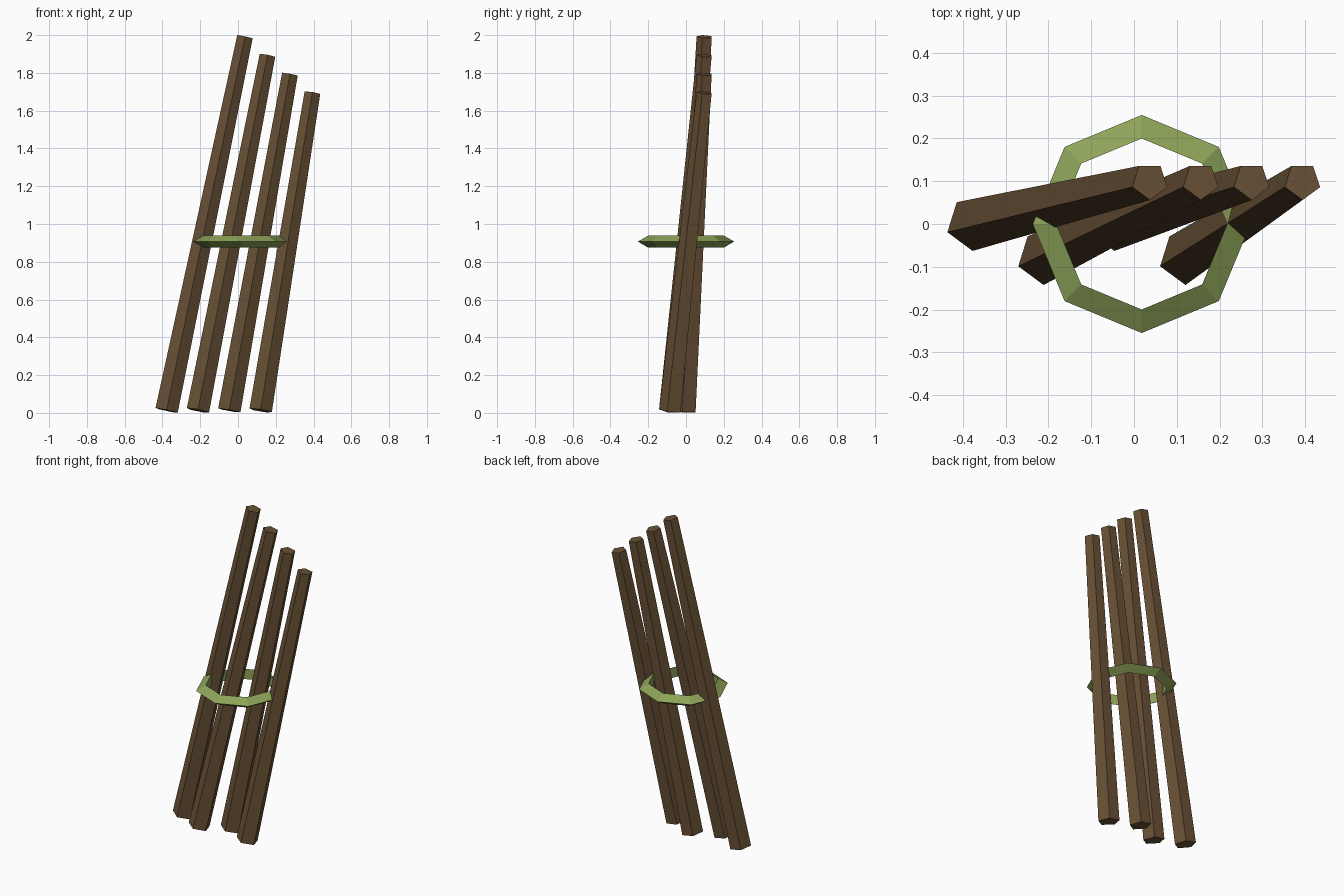
import bpy, bmesh, math
from mathutils import Vector

if "Cube" in bpy.data.objects:
    bpy.data.objects.remove(bpy.data.objects["Cube"])


def material(name, rgb):
    m = bpy.data.materials.new(name)
    m.diffuse_color = (*rgb, 1)
    m.use_nodes = True
    m.node_tree.nodes["Principled BSDF"].inputs["Base Color"].default_value = m.diffuse_color
    return m


def add_object(name, bm, mat):
    bmesh.ops.recalc_face_normals(bm, faces=bm.faces)
    me = bpy.data.meshes.new(name)
    bm.to_mesh(me)
    bm.free()
    me.materials.append(mat)
    ob = bpy.data.objects.new(name, me)
    bpy.context.collection.objects.link(ob)
    return ob


wood = material("brown wood", (0.14, 0.082, 0.036))
vine = material("green binding", (0.27, 0.37, 0.10))


def pole(name, base, top, r_base=0.063, r_top=0.044):
    """Tapered five-sided pole, leaning from base to top, square-cut ends."""
    base, top = Vector(base), Vector(top)
    axis = top - base
    turn = Vector((0, 0, 1)).rotation_difference(axis)
    bm = bmesh.new()
    rings = []
    for centre, r in ((base, r_base), (top, r_top)):
        ring = []
        for i in range(5):
            a = -math.pi / 2 + i * math.tau / 5
            p = Vector((r * math.cos(a), r * math.sin(a), 0))
            ring.append(bm.verts.new(centre + turn @ p))
        rings.append(ring)
        bm.faces.new(ring)
    for i in range(5):
        j = (i + 1) % 5
        bm.faces.new((rings[0][i], rings[0][j], rings[1][j], rings[1][i]))
    return add_object(name, bm, wood)


# Four leaning poles, alternating front and back at the foot
for i in range(4):
    pole(f"pole_{i + 1}",
         (-0.378 + 0.166 * i, -0.08 * (i % 2), 0.013),
         (0.037 + 0.119 * i, 0.1, 1.991 - 0.099 * i))

# Eight-sided binding hoop with a triangular section, ridge outward
bm = bmesh.new()
section = ((0.255, 0), (0.2, 0.032), (0.2, -0.032))
loops = []
for i in range(8):
    a = i * math.tau / 8
    loops.append([bm.verts.new((0.018 + r * math.cos(a), r * math.sin(a), 0.907 + z))
                  for r, z in section])
for i in range(8):
    p, q = loops[i], loops[(i + 1) % 8]
    for k in range(3):
        n = (k + 1) % 3
        bm.faces.new((p[k], q[k], q[n], p[n]))
add_object("binding_hoop", bm, vine)
